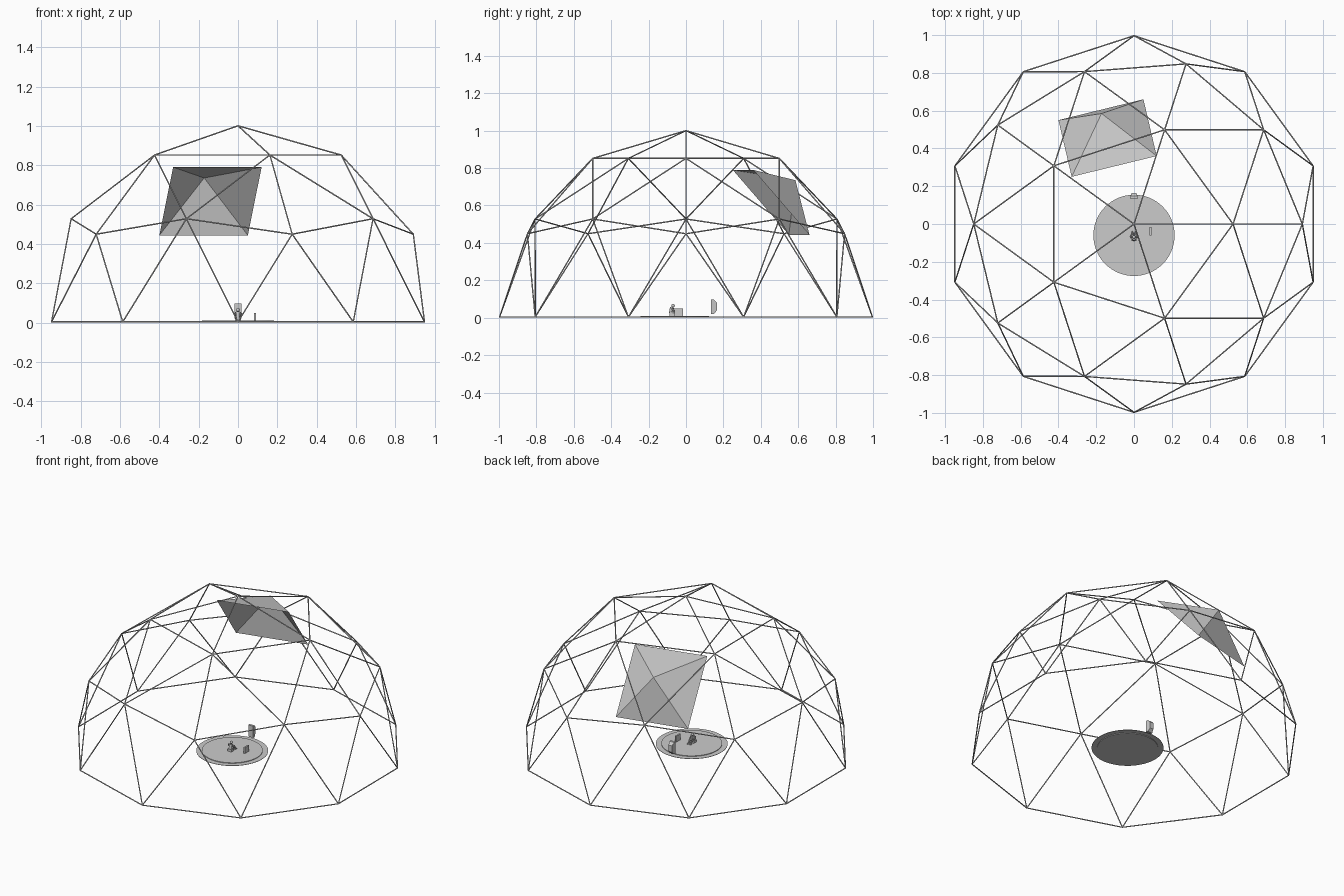
import bpy, bmesh, math
from mathutils import Vector, Matrix

if "Cube" in bpy.data.objects:
    bpy.data.objects.remove(bpy.data.objects["Cube"])


def make(name, bm):
    bmesh.ops.recalc_face_normals(bm, faces=bm.faces)
    me = bpy.data.meshes.new(name)
    bm.to_mesh(me)
    bm.free()
    ob = bpy.data.objects.new(name, me)
    bpy.context.collection.objects.link(ob)
    return ob


def smooth(ob, angle):
    bpy.ops.object.select_all(action='DESELECT')
    bpy.context.view_layer.objects.active = ob
    ob.select_set(True)
    bpy.ops.object.shade_smooth_by_angle(angle=math.radians(angle))


def rod(bm, a, b, r1, r2=None, sides=8):
    a, b = Vector(a), Vector(b)
    d = b - a
    m = Matrix.Translation((a + b) / 2) @ d.to_track_quat('Z', 'Y').to_matrix().to_4x4()
    bmesh.ops.create_cone(bm, cap_ends=True, segments=sides, radius1=r1,
                          radius2=r1 if r2 is None else r2, depth=d.length, matrix=m)


def box(bm, c, s):
    bmesh.ops.create_cube(bm, size=1, matrix=Matrix.Translation(c) @ Matrix.Diagonal((*s, 1)))


def disc(name, r, z0, z1):
    bm = bmesh.new()
    rod(bm, (0, -0.06, z0), (0, -0.06, z1), r, sides=64)
    smooth(make(name, bm), 40)


# geodesic dome frame: rings of nodes joined to their near neighbours
def ring(n, r, z, start):
    return [Vector((r * math.cos(math.radians(start + 360 / n * i)),
                    r * math.sin(math.radians(start + 360 / n * i)), z)) for i in range(n)]


nodes = ([Vector((0, 0, 1))] + ring(5, 0.526, 0.851, 0) + ring(5, 0.894, 0.447, 0)
         + ring(5, 0.851, 0.526, 36) + ring(10, 1, 0, 18))
nodes = [p * 0.997 + Vector((0, 0, 0.0035)) for p in nodes]
bm = bmesh.new()
for i, p in enumerate(nodes):
    for q in nodes[:i]:
        if (p - q).length < 0.65:
            rod(bm, p, q, 0.0035)
smooth(make("dome_frame", bm), 60)

# open four-sided canopy hung inside the dome
bm = bmesh.new()
rim = [bm.verts.new(p) for p in ((-0.33, 0.25, 0.79), (0.12, 0.36, 0.79),
                                 (0.05, 0.66, 0.443), (-0.40, 0.55, 0.443))]
tip = bm.verts.new((-0.172, 0.585, 0.735))
for i in range(4):
    bm.faces.new((rim[i], rim[(i + 1) % 4], tip))
make("canopy", bm)

# round floor with a thicker inner stage
disc("floor_disc", 0.215, 0.004, 0.006)
disc("stage_disc", 0.182, 0.0, 0.01)

# thin side panel
bm = bmesh.new()
box(bm, (0.087, -0.038, 0.029), (0.01, 0.045, 0.04))
make("side_panel", bm)

# screen with a back that tapers in height and width
bm = bmesh.new()
profile = [(0.133, 0.02), (0.148, 0.02), (0.165, 0.038), (0.165, 0.08), (0.148, 0.097), (0.133, 0.097)]
sides = []
for s in (-1, 1):
    sides.append([bm.verts.new((s * (0.012 if y > 0.16 else 0.018), y, z)) for y, z in profile])
    bm.faces.new(sides[-1])
for i in range(6):
    j = (i + 1) % 6
    bm.faces.new((sides[0][i], sides[0][j], sides[1][j], sides[1][i]))
make("screen", bm)

# stool
bm = bmesh.new()
box(bm, (0, -0.075, 0.017), (0.028, 0.028, 0.016))
make("stool", bm)

# seated figure facing the screen
bm = bmesh.new()
rod(bm, (0, -0.082, 0.024), (0, -0.074, 0.054), 0.009, 0.012)
for s in (-1, 1):
    rod(bm, (s * 0.006, -0.08, 0.029), (s * 0.009, -0.046, 0.031), 0.0055)
    rod(bm, (s * 0.009, -0.046, 0.032), (s * 0.009, -0.042, 0.011), 0.0045)
    box(bm, (s * 0.009, -0.037, 0.012), (0.008, 0.016, 0.004))
    rod(bm, (s * 0.014, -0.075, 0.053), (s * 0.018, -0.069, 0.037), 0.004)
    rod(bm, (s * 0.018, -0.069, 0.037), (s * 0.009, -0.050, 0.037), 0.0035)
bmesh.ops.create_icosphere(bm, subdivisions=2, radius=0.0095, matrix=Matrix.Translation((0, -0.069, 0.064)))
smooth(make("seated_figure", bm), 50)
